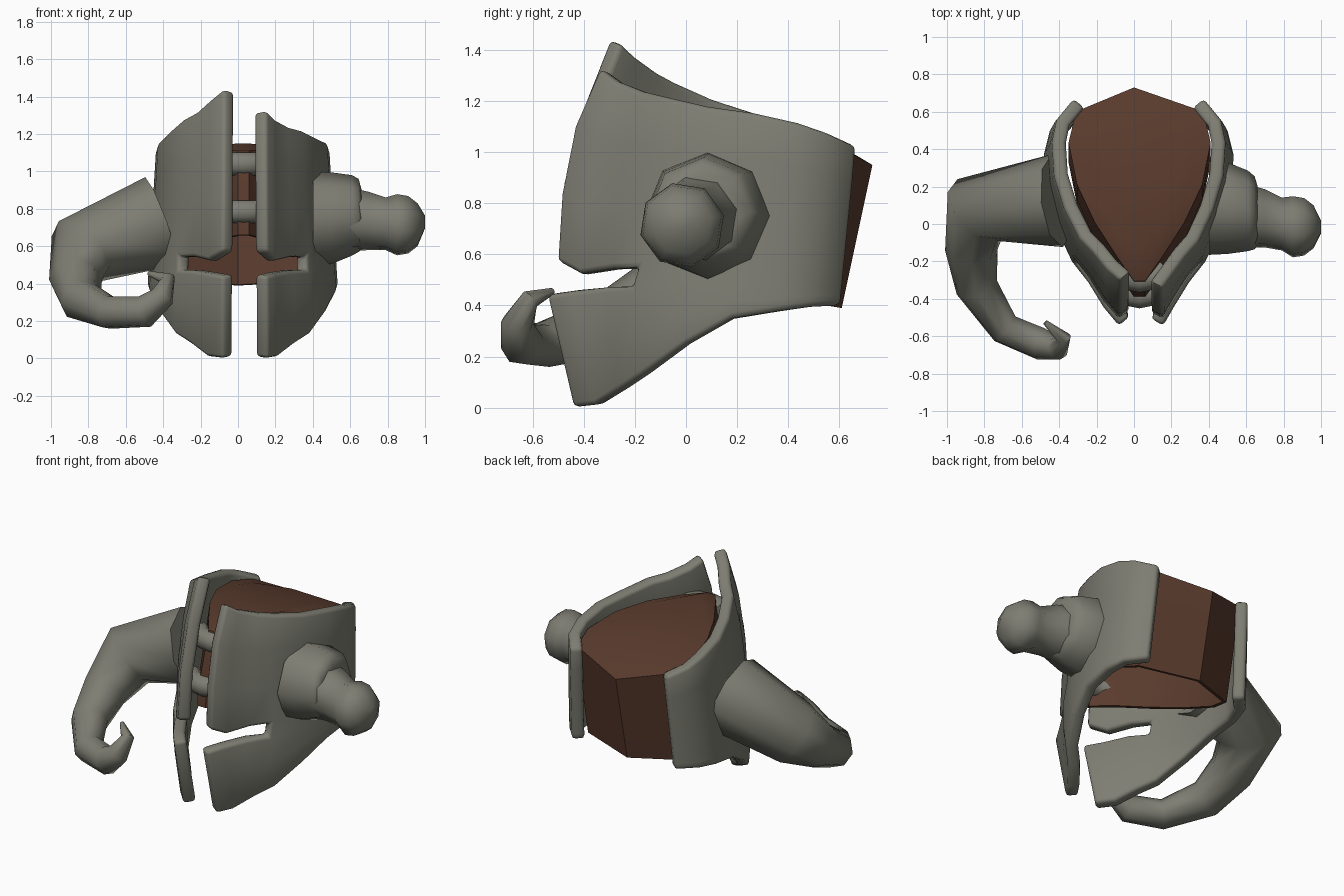
import bpy, bmesh, math
from mathutils import Vector

if "Cube" in bpy.data.objects:
    bpy.data.objects.remove(bpy.data.objects["Cube"])


def material(name, rgb):
    m = bpy.data.materials.new(name)
    m.diffuse_color = (*rgb, 1)
    m.use_nodes = True
    m.node_tree.nodes["Principled BSDF"].inputs["Base Color"].default_value = m.diffuse_color
    return m


IRON = material("iron_grey", (0.205, 0.205, 0.17))
LEATHER = material("leather_brown", (0.1, 0.043, 0.026))


def interp(table, v):
    """Piecewise linear lookup."""
    if v <= table[0][0]:
        return table[0][1]
    for (a, fa), (b, fb) in zip(table, table[1:]):
        if v <= b:
            return fa + (fb - fa) * (v - a) / (b - a)
    return table[-1][1]


def build(name, verts, faces, mat, thick=0, bevel=0, angle=50):
    me = bpy.data.meshes.new(name)
    me.from_pydata([tuple(v) for v in verts], [], faces)
    bm = bmesh.new()
    bm.from_mesh(me)
    loose = [v for v in bm.verts if not v.link_faces]
    bmesh.ops.delete(bm, geom=loose, context='VERTS')
    if not thick:
        bmesh.ops.recalc_face_normals(bm, faces=bm.faces)
    bm.to_mesh(me)
    bm.free()
    me.materials.append(mat)
    ob = bpy.data.objects.new(name, me)
    bpy.context.collection.objects.link(ob)
    if thick:
        s = ob.modifiers.new("thick", 'SOLIDIFY')
        s.thickness, s.offset = thick, -1
    if bevel:
        b = ob.modifiers.new("bevel", 'BEVEL')
        b.width, b.segments, b.limit_method = bevel, 2, 'ANGLE'
        b.angle_limit = math.radians(50)
    bpy.ops.object.select_all(action='DESELECT')
    ob.select_set(True)
    bpy.context.view_layer.objects.active = ob
    bpy.ops.object.convert(target='MESH')
    bpy.ops.object.shade_smooth_by_angle(angle=math.radians(angle))
    return ob


def tube(name, pts, mat, sides=8, axis=None, angle=60, turn=0.0):
    """Loft of round rings; pts are (x, y, z, radius)."""
    P = [Vector(p[:3]) for p in pts]
    n = len(P)
    verts, d0, up = [], None, None
    for i in range(n):
        if axis:
            d = Vector(axis)
        else:
            a = (P[i] - P[i - 1]).normalized() if i else Vector()
            b = (P[i + 1] - P[i]).normalized() if i < n - 1 else Vector()
            d = (a + b).normalized()
        if up is None:
            up = (Vector((0, 0, 1)) - d * d.z).normalized()
        else:
            up = d0.rotation_difference(d) @ up
        d0 = d
        side = d.cross(up)
        for k in range(sides):
            w = math.tau * (k + turn) / sides
            verts.append(P[i] + pts[i][3] * (up * math.cos(w) + side * math.sin(w)))
    faces = [(i * sides + k, i * sides + (k + 1) % sides,
              (i + 1) * sides + (k + 1) % sides, (i + 1) * sides + k)
             for i in range(n - 1) for k in range(sides)]
    faces += [tuple(range(sides)), tuple(range((n - 1) * sides, n * sides))]
    return build(name, verts, faces, mat, angle=angle)


# Side plates: a grid from front edge to back edge, with the eye slot left open
T = [0, .085, .195, .28, .45, .62, .79, .9, 1]
X = [.155, .21, .29, .37, .455, .51, .52, .49, .39]
BOTTOM = [0, .01, .075, .13, .25, .35, .38, .395, .40]
SLOT_LOW = [.44, .455, .47, .475] + [.48] * 5
SLOT_HIGH = [.575, .525, .545, .55] + [.55] * 5
TOP_BACK = [1.155, 1.115, 1.075, 1.025]
TOPS = {"right": [1.33, 1.28, 1.24, 1.22, 1.18] + TOP_BACK,
        "left": [1.445, 1.385, 1.32, 1.28, 1.21] + TOP_BACK}
FRONT = [(0, -.445), (.45, -.55), (.53, -.51), (.85, -.49), (1.1, -.44), (1.33, -.34), (1.44, -.3)]
BACK = [(.4, .61), (1.0, .67)]


def side_plate(name, side):
    verts = []
    for i, t in enumerate(T):
        b, lo, hi, top = BOTTOM[i], SLOT_LOW[i], SLOT_HIGH[i], TOPS[side][i]
        for z in (b, (b + lo) / 2, lo, hi, hi + (top - hi) * .35, hi + (top - hi) * .7, top):
            yf, yb = interp(FRONT, z), interp(BACK, z)
            x = .11 + (X[i] - .11) * (1 + .15 * (.6 - max(z, .2)))
            if side == "left":
                x = (.075 if i == 0 else .05) - x
            verts.append((x, yf + t * (yb - yf), z))
    faces = []
    for i in range(len(T) - 1):
        for j in range(6):
            if j == 2 and i < 3:
                continue
            f = (i * 7 + j, i * 7 + 7 + j, i * 7 + 8 + j, i * 7 + j + 1)
            faces.append(f if side == "right" else f[::-1])
    build(name, verts, faces, IRON, thick=.075, bevel=.02)


side_plate("right_side_plate", "right")
side_plate("left_side_plate", "left")

# Leather cap: open below, with a pointed back and a shallow domed top
CT = [0, .12, .3, .5, .72, .88, 1]
CX = [.03, .12, .24, .335, .38, .34, 0]
RIM = [.66, .64, .59, .53, .46, .41, .39]
EDGE = [1.11, 1.12, 1.12, 1.10, 1.06, 1.02, .95]
CAP_FRONT = [(.4, -.44), (.85, -.41), (1.12, -.30)]
CAP_BACK = [(.39, .61), (.95, .73)]
loop = [(i, 1) for i in range(7)] + [(i, -1) for i in range(5, -1, -1)]
rings = [[], [], [], []]
for i, s in loop:
    for k, z in enumerate((RIM[i], .76, EDGE[i])):
        yf, yb = interp(CAP_FRONT, z), interp(CAP_BACK, z)
        rings[k].append(Vector((.03 + s * CX[i] if i < 6 else 0, yf + CT[i] * (yb - yf), z)))
    p = rings[2][-1]
    q = p.lerp(Vector((.02, .12, 0)), .3)
    q.z = interp([(-.2, 1.15), (.1, 1.14), (.6, 1.05)], q.y)
    rings[3].append(q)
m = len(loop)
faces = [(r * m + k, r * m + (k + 1) % m, (r + 1) * m + (k + 1) % m, (r + 1) * m + k)
         for r in range(3) for k in range(m)]
faces.append(tuple(range(3 * m, 4 * m)))
build("leather_cap", [v for r in rings for v in r], faces, LEATHER, thick=.025, angle=35)

# Iron bands bridging the front gap
for name, z, y in (("upper_band", 1.04, -.325), ("lower_band", .785, -.41)):
    path = [(-.11, .07), (-.05, .015), (.03, 0), (.11, .015), (.17, .07)]
    tube(name, [(x, y + .02 + dy, z, .066) for x, dy in path], IRON, turn=.5)

# Long curling horn
tube("curled_horn", [
    (-.41, .125, .735, .25), (-.84, .075, .575, .2), (-.87, -.14, .42, .14),
    (-.84, -.34, .31, .115), (-.69, -.56, .245, .09), (-.50, -.64, .25, .088),
    (-.405, -.66, .33, .066), (-.375, -.61, .425, .04), (-.475, -.525, .455, .014)], IRON)

# Broken horn: socket collar, neck and rounded stump end
tube("horn_socket", [
    (.40, .085, .75, .25), (.50, .085, .75, .245), (.61, .07, .765, .215),
    (.645, .06, .765, .195), (.66, .045, .745, .16)], IRON, axis=(1, 0, 0))
tube("horn_stump", [
    (.60, .045, .745, .175), (.70, .03, .735, .16), (.79, 0, .72, .145), (.85, -.015, .715, .168),
    (.91, -.015, .715, .158), (.96, -.015, .715, .118), (1.0, -.015, .73, .035)],
    IRON, axis=(1, 0, 0), turn=.3)
